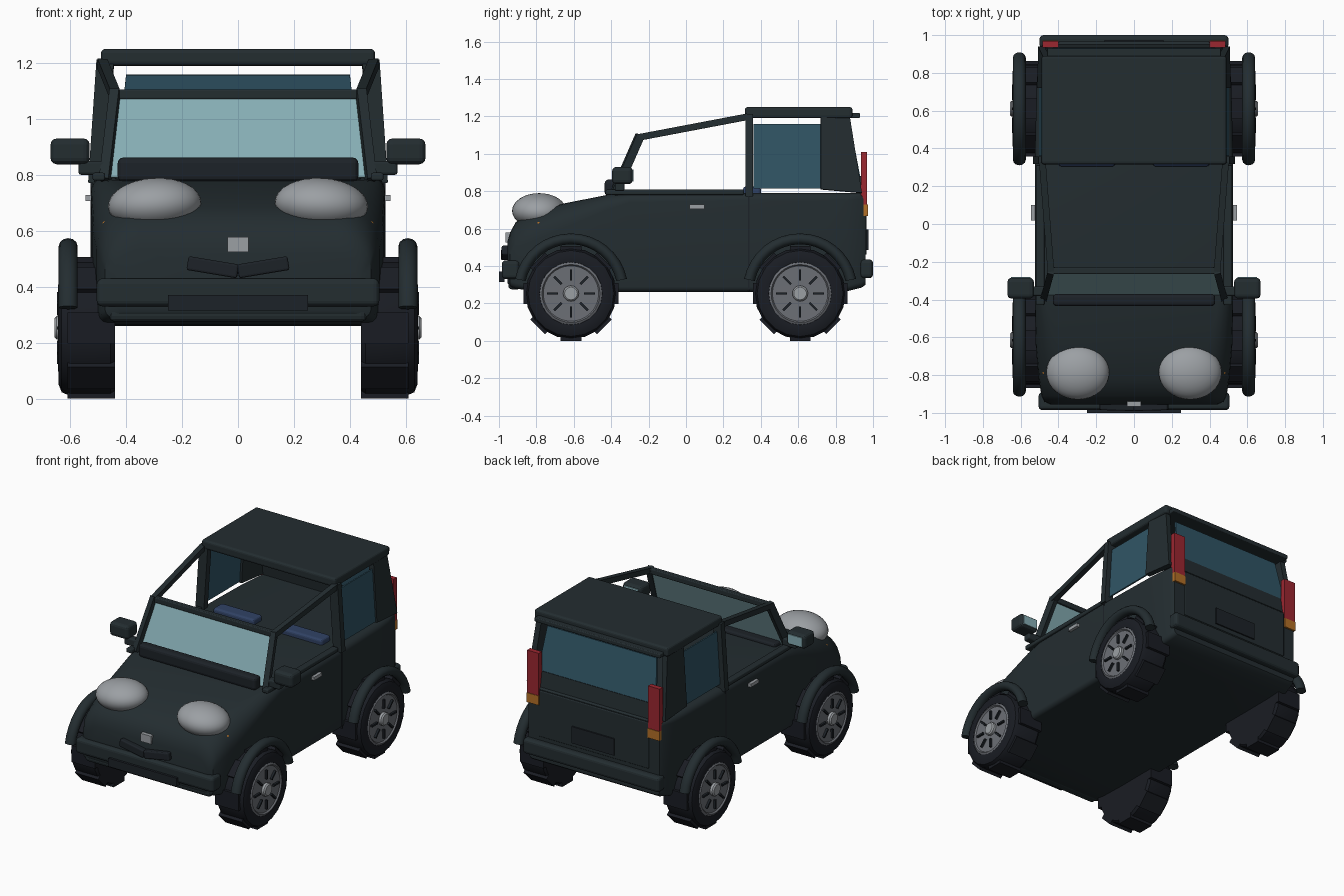
import bpy, bmesh
from math import sin, cos, pi, radians
from mathutils import Vector, Matrix

if "Cube" in bpy.data.objects:
    bpy.data.objects.remove(bpy.data.objects["Cube"])


def mat(name, r, g, b):
    m = bpy.data.materials.new(name)
    m.diffuse_color = (r, g, b, 1)
    m.use_nodes = True
    m.node_tree.nodes["Principled BSDF"].inputs["Base Color"].default_value = m.diffuse_color
    return m


PAINT = mat("dark_paint", .017, .026, .030)
TRIM = mat("dark_trim", .012, .016, .021)
RUBBER = mat("rubber", .010, .012, .017)
RIM = mat("rim_grey", .15, .16, .18)
SILVER = mat("silver", .33, .35, .37)
GLASS = mat("pale_glass", .24, .42, .46)
TINT = mat("tinted_glass", .03, .09, .13)
RED = mat("red_lamp", .33, .02, .03)
AMBER = mat("amber_lamp", .45, .16, .02)
BLUE = mat("seat_blue", .03, .055, .13)


def finish(bm, name, material, bevel=0, smooth=True):
    bmesh.ops.recalc_face_normals(bm, faces=bm.faces)
    me = bpy.data.meshes.new(name)
    bm.to_mesh(me)
    bm.free()
    ob = bpy.data.objects.new(name, me)
    bpy.context.collection.objects.link(ob)
    me.materials.append(material)
    if bevel:
        mod = ob.modifiers.new("Bevel", 'BEVEL')
        mod.width, mod.segments = bevel, 3
    elif smooth:
        bpy.ops.object.select_all(action='DESELECT')
        ob.select_set(True)
        bpy.context.view_layer.objects.active = ob
        bpy.ops.object.shade_smooth_by_angle(angle=radians(35))
    return ob


def box(name, x, y, z, material, bevel=0):
    """Box from (min, max) ranges."""
    bm = bmesh.new()
    size = [b - a for a, b in (x, y, z)]
    mid = [(a + b) / 2 for a, b in (x, y, z)]
    bmesh.ops.create_cube(bm, size=1, matrix=Matrix.Translation(mid) @ Matrix.Diagonal((*size, 1)))
    return finish(bm, name, material, bevel)


def bar(name, a, b, w, d, material, bevel=0):
    """Square bar running from a to b."""
    a, b = Vector(a), Vector(b)
    bm = bmesh.new()
    rot = (b - a).to_track_quat('Z', 'Y').to_matrix().to_4x4()
    bmesh.ops.create_cube(bm, size=1, matrix=Matrix.Translation((a + b) / 2) @ rot
                          @ Matrix.Diagonal((w, d, (b - a).length, 1)))
    return finish(bm, name, material, bevel)


def panel(name, pts, thick, material):
    """Flat polygon given thickness."""
    bm = bmesh.new()
    bm.faces.new([bm.verts.new(p) for p in pts])
    ob = finish(bm, name, material, smooth=False)
    mod = ob.modifiers.new("Solidify", 'SOLIDIFY')
    mod.thickness, mod.offset = thick, 0
    return ob


def loft(name, rings, material, closed=False):
    """Skin a list of point rings, with end caps unless the loft closes."""
    bm = bmesh.new()
    rows = [[bm.verts.new(p) for p in r] for r in rings]
    n = len(rows[0])
    pairs = list(zip(rows, rows[1:])) + ([(rows[-1], rows[0])] if closed else [])
    for r, q in pairs:
        for i in range(n):
            j = (i + 1) % n
            bm.faces.new((r[i], r[j], q[j], q[i]))
    if not closed:
        bm.faces.new(rows[0])
        bm.faces.new(rows[-1])
    return finish(bm, name, material)


def lathe(name, profile, s, cy, cz, n, material):
    """Revolve (x, radius) about an axle along x on side s."""
    return loft(name, [[(s * x, cy + r * cos(2 * pi * i / n), cz + r * sin(2 * pi * i / n))
                        for i in range(n)] for x, r in profile], material)


def ellipsoid(name, c, r, material, tilt=0):
    bm = bmesh.new()
    m = Matrix.Translation(c) @ Matrix.Rotation(tilt, 4, 'Y') @ Matrix.Diagonal((*r, 1))
    bmesh.ops.create_uvsphere(bm, u_segments=32, v_segments=16, radius=1, matrix=m)
    return finish(bm, name, material)


def section(y, w, zb, zt, rt, rb=.03):
    """Body cross-section: rectangle with rounded upper and lower corners."""
    ring = []
    for sx, zc, r, a0 in ((1, zt - rt, rt, 0), (-1, zt - rt, rt, 90),
                          (-1, zb + rb, rb, 180), (1, zb + rb, rb, 270)):
        for k in range(7):
            a = radians(a0 + 15 * k)
            ring.append((sx * (w - r) + r * cos(a), y, zc + r * sin(a)))
    return ring


# Body tub and hood
loft("body", [section(*p) for p in (
    (-.955, .44, .31, .53, .09), (-.94, .475, .29, .58, .12), (-.91, .49, .28, .635, .14),
    (-.82, .505, .265, .685, .15), (-.65, .52, .26, .735, .13), (-.42, .525, .26, .78, .08),
    (-.3, .525, .26, .79, .05), (.35, .525, .26, .79, .04), (.75, .515, .26, .79, .04),
    (.86, .505, .265, .79, .04), (.94, .49, .285, .79, .03), (.96, .48, .30, .77, .03))], PAINT)

# Front face
box("front_bumper", (-.505, .505), (-.985, -.89), (.33, .43), PAINT, .02)
box("front_lip", (-.46, .46), (-.95, -.88), (.275, .34), PAINT, .02)
box("front_plate", (-.25, .25), (-1.0, -.97), (.315, .37), TRIM)
box("front_emblem_block", (-.038, .038), (-.965, -.92), (.525, .578), SILVER)
for s in (-1, 1):
    bar("grille_smile", (0, -.965, .455), (s * .18, -.96, .485), .05, .05, TRIM, .008)
    ellipsoid("headlight", (s * .298, -.785, .695), (.167, .145, .094), SILVER, s * .06)
    ellipsoid("turn_signal", (s * .468, -.785, .622), (.017, .017, .017), AMBER)

# Windscreen, cowl and front frame
box("cowl", (-.43, .43), (-.435, -.37), (.775, .862), TRIM, .02)
box("dashboard", (-.44, .44), (-.37, -.30), (.76, .81), TRIM, .015)
panel("windscreen", [(-.46, -.37, .79), (.46, -.37, .79), (.425, -.25, 1.075), (-.425, -.25, 1.075)],
      .01, GLASS)
bar("windscreen_header", (-.445, -.248, 1.088), (.445, -.248, 1.088), .035, .035, PAINT, .006)

# Roof and tail
box("roof", (-.49, .49), (.315, .89), (1.19, 1.25), PAINT, .015)
box("rear_spoiler", (-.46, .46), (.86, .93), (1.19, 1.218), PAINT, .006)
panel("rear_glass", [(-.43, .925, .88), (.43, .925, .88), (.40, .872, 1.158), (-.40, .872, 1.158)],
      .012, TINT)
panel("tailgate_upper", [(-.47, .94, .78), (.47, .94, .78), (.46, .925, .88), (-.46, .925, .88)],
      .02, PAINT)
box("tailgate", (-.40, .40), (.95, .966), (.46, .765), PAINT, .006)
box("rear_bumper", (-.50, .50), (.93, 1.0), (.335, .435), PAINT, .02)
box("rear_plate", (-.155, .155), (.955, .975), (.485, .595), TRIM)

for s in (-1, 1):
    # Pillars and rails
    bar("a_pillar", (s * .475, -.385, .78), (s * .437, -.245, 1.10), .035, .045, PAINT)
    bar("roof_rail", (s * .44, -.25, 1.088), (s * .485, .33, 1.198), .035, .035, PAINT)
    bar("b_pillar", (s * .505, .338, .77), (s * .475, .338, 1.21), .04, .062, PAINT)
    panel("c_pillar", [(s * .495, .72, .81), (s * .49, .94, .79), (s * .46, .875, 1.2),
                       (s * .47, .72, 1.2)], .035, PAINT)
    panel("side_glass", [(s * .497, .36, .815), (s * .497, .725, .815), (s * .475, .725, 1.158),
                         (s * .475, .36, 1.158)], .01, TINT)
    box("belt_rail", sorted((s * .475, s * .52)), (-.43, .31), (.78, .808), PAINT, .008)
    box("mirror_arm", sorted((s * .47, s * .57)), (-.38, -.33), (.80, .85), PAINT, .01)
    box("mirror_shell", sorted((s * .53, s * .67)), (-.395, -.285), (.838, .93), PAINT, .022)
    box("mirror_glass", sorted((s * .548, s * .652)), (-.29, -.281), (.853, .915), GLASS)
    # Doors
    box("door_seam", sorted((s * .5, s * .528)), (.331, .339), (.265, .78), TRIM)
    box("door_handle", sorted((s * .515, s * .545)), (.018, .1), (.706, .728), SILVER)
    # Seats and tail lamps
    box("seat", sorted((s * .1, s * .4)), (.305, .40), (.74, .825), BLUE, .015)
    box("tail_lamp", sorted((s * .40, s * .485)), (.935, .968), (.73, 1.01), RED)
    box("tail_signal", sorted((s * .40, s * .485)), (.94, .972), (.668, .73), AMBER)

    for cy in (-.615, .61):
        cz = .253
        # Tyre, rim and hub
        lathe("tyre", [(.44, .20), (.44, .232), (.455, .243), (.60, .243), (.63, .23), (.642, .20),
                       (.638, .168), (.62, .16)], s, cy, cz, 20, RUBBER)
        lathe("rim", [(.60, .17), (.636, .168), (.643, .155), (.634, .148), (.632, .05)],
              s, cy, cz, 32, RIM)
        lathe("hub", [(.62, .042), (.648, .042), (.656, .034)], s, cy, cz, 20, SILVER)
        for k in range(8):
            a = k * pi / 4
            d = Vector((0, cos(a), sin(a)))
            c = Vector((s * .633, cy, cz))
            bar("rim_slot", c + d * .07, c + d * .128, .028, .012, TRIM)
            # Tread lugs across the tyre
            c.x = s * .525
            lug = box("tread_lug", (-.085, .085), (-.055, .055), (-.02, .012), RUBBER)
            lug.matrix_world = Matrix.Translation(c + d * .241) @ Matrix.Rotation(a - pi / 2, 4, 'X')
        # Fender flare
        rings = []
        for k in range(17):
            a = radians(12 + 156 * k / 16)
            ring = []
            for j in range(12):
                t = 2 * pi * j / 12
                r = .277 + .029 * sin(t)
                ring.append((s * (.607 + .034 * cos(t)), cy + r * cos(a), .268 + r * sin(a)))
            rings.append(ring)
        loft("fender_flare", rings, PAINT)
